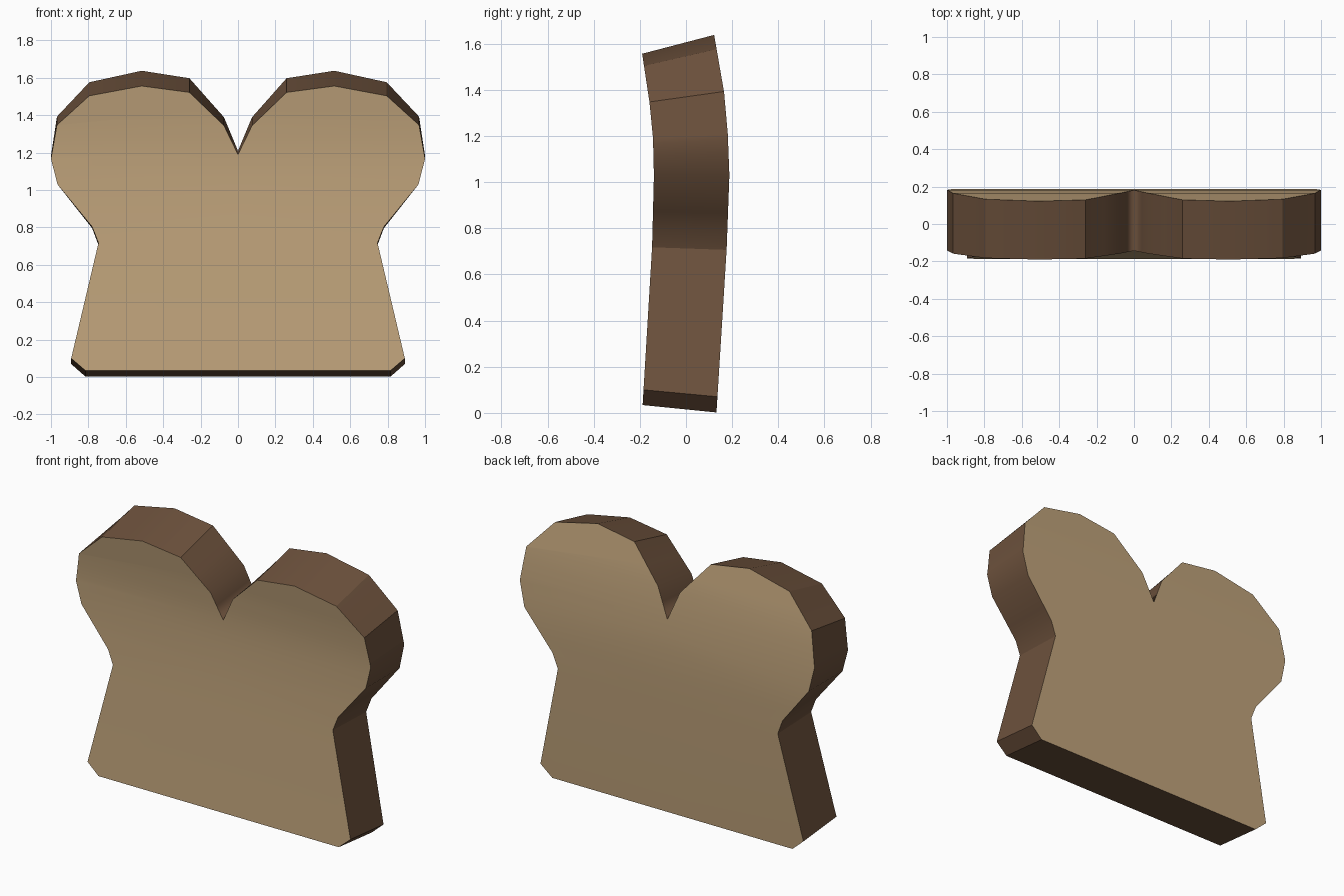
import bpy, bmesh

if "Cube" in bpy.data.objects:
    bpy.data.objects.remove(bpy.data.objects["Cube"])

# Right half of the slice outline (x, height along the middle of the slice)
HALF = [(0, 0.018), (0.815, 0.018), (0.892, 0.085), (0.746, 0.712), (0.78, 0.80),
        (0.965, 1.03), (1.0, 1.175), (0.968, 1.37), (0.795, 1.54), (0.515, 1.597),
        (0.26, 1.56), (0.075, 1.367), (0, 1.20)]

# Bend of the slice: height, front y, back y, slope of the crust from front to back
BEND = [(0.018, -0.188, 0.132, -0.10), (0.712, -0.147, 0.176, -0.035),
        (1.03, -0.139, 0.188, 0.0), (1.2, -0.143, 0.181, 0.06),
        (1.367, -0.158, 0.165, 0.14), (1.597, -0.190, 0.122, 0.255)]


def bend(h):
    for a, b in zip(BEND, BEND[1:]):
        if h <= b[0] or b is BEND[-1]:
            t = (h - a[0]) / (b[0] - a[0])
            return [p + (q - p) * t for p, q in zip(a[1:], b[1:])]


def material(name, color):
    m = bpy.data.materials.new(name)
    m.diffuse_color = (*color, 1)
    m.use_nodes = True
    m.node_tree.nodes["Principled BSDF"].inputs["Base Color"].default_value = m.diffuse_color
    return m


# Flat half slice: crumb faces joined by a crust wall, open on the mirror line
bm = bmesh.new()
front = [bm.verts.new((x, -1, z)) for x, z in HALF]
back = [bm.verts.new((x, 1, z)) for x, z in HALF]
bm.faces.new(front)
bm.faces.new(back[::-1])
for i in range(len(HALF) - 1):
    f = bm.faces.new((front[i], back[i], back[i + 1], front[i + 1]))
    f.material_index = 1

# Cross cuts so the slice can bend
for h in (0.712, 0.87, 1.03, 1.12, 1.2, 1.29, 1.367, 1.46, 1.54):
    bmesh.ops.bisect_plane(bm, geom=bm.verts[:] + bm.edges[:] + bm.faces[:], dist=0.001,
                           plane_co=(0, 0, h), plane_no=(0, 0, 1))

# Bend the slice
for v in bm.verts:
    yf, yb, slope = bend(v.co.z)
    v.co.z += 0.16 * slope * v.co.y
    v.co.y = yf if v.co.y < 0 else yb
bmesh.ops.recalc_face_normals(bm, faces=bm.faces[:])
crumb_face = min(bm.faces, key=lambda f: f.calc_center_median().y)
if crumb_face.normal.y > 0:
    bmesh.ops.reverse_faces(bm, faces=bm.faces[:])

mesh = bpy.data.meshes.new("bread_slice")
bm.to_mesh(mesh)
bm.free()
mesh.materials.append(material("crumb tan", (0.53, 0.37, 0.20)))
mesh.materials.append(material("crust brown", (0.15, 0.082, 0.045)))
bread = bpy.data.objects.new("bread_slice", mesh)
bpy.context.collection.objects.link(bread)

# Soft shading with a sharp crust edge
bpy.context.view_layer.objects.active = bread
bread.select_set(True)
bpy.ops.object.shade_smooth_by_angle(angle=0.52)

# Mirror to the left half
mirror = bread.modifiers.new("mirror", 'MIRROR')
mirror.use_clip = True
mirror.merge_threshold = 0.001
